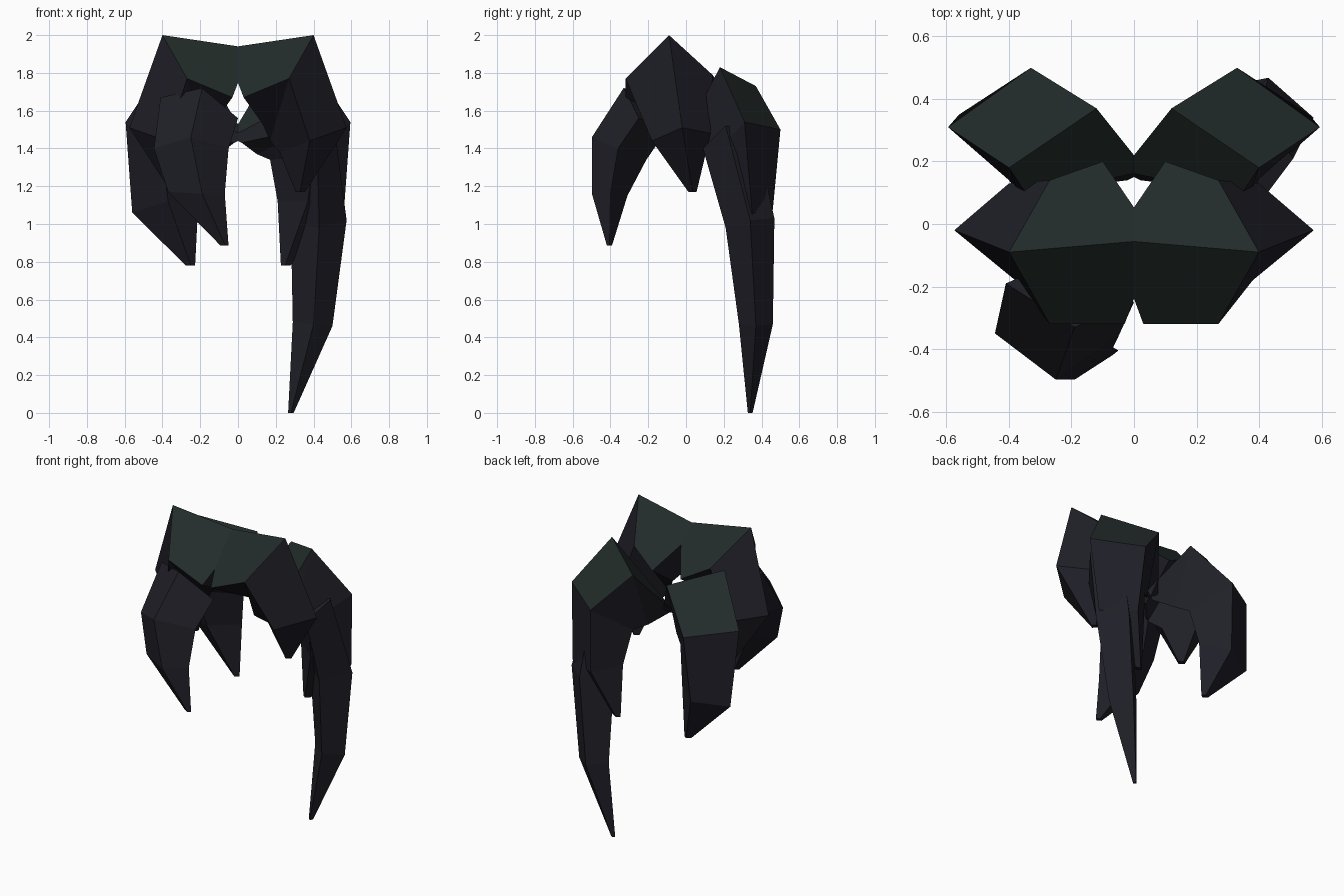
import bpy, bmesh


def material(name, rgb):
    m = bpy.data.materials.new(name)
    m.diffuse_color = (*rgb, 1)
    return m


DARK = material("dark_strand", (0.014, 0.014, 0.021))
GREEN = material("green_root", (0.016, 0.025, 0.023))


def lock(name, rings, tip, green=(), mirror=False):
    """Four-sided tapering strand: skin the rings, then close on a tiny square tip.
    green holds (segment, side) pairs painted with the root colour."""
    x, y, z = tip
    first = rings[-1]
    cx = sum(p[0] for p in first) / 4
    cy = sum(p[1] for p in first) / 4
    # tip ring is a shrunken copy of the last ring
    end = [(x + (p[0] - cx) * 0.14, y + (p[1] - cy) * 0.14, z) for p in first]
    bm = bmesh.new()
    loops = [[bm.verts.new(p) for p in ring] for ring in rings + [end]]
    for s, (a, b) in enumerate(zip(loops, loops[1:])):
        for i in range(4):
            j = (i + 1) % 4
            f = bm.faces.new((a[i], a[j], b[j], b[i]))
            f.material_index = int((s, i) in green)
    bm.faces.new(loops[0])
    bm.faces.new(loops[-1])
    bmesh.ops.recalc_face_normals(bm, faces=bm.faces)
    me = bpy.data.meshes.new(name)
    bm.to_mesh(me)
    bm.free()
    me.materials.append(DARK)
    me.materials.append(GREEN)
    ob = bpy.data.objects.new(name, me)
    bpy.context.collection.objects.link(ob)
    if mirror:
        mod = ob.modifiers.new("Mirror", 'MIRROR')
        mod.use_mirror_merge = False
    return ob


# Crown strands, ring order: ridge, front, underside, back
lock("crown_locks", [
    [(-0.07, -0.05, 1.93), (0.03, -0.32, 1.67), (0.13, -0.05, 1.53), (0.10, 0.20, 1.70)],
    [(0.40, -0.09, 2.00), (0.27, -0.32, 1.77), (0.17, -0.08, 1.44), (0.27, 0.14, 1.79)],
    [(0.575, -0.02, 1.51), (0.38, -0.18, 1.44), (0.22, -0.01, 1.38), (0.40, 0.13, 1.48)],
], (0.33, 0.035, 1.17), green={(0, 0), (0, 3)}, mirror=True)

# Back strands, ring order: back inner, back outer, front outer, front inner
lock("back_locks", [
    [(-0.04, 0.17, 1.46), (0.34, 0.09, 1.66), (0.34, 0.10, 1.50), (0.02, 0.14, 1.43)],
    [(0.12, 0.37, 1.73), (0.40, 0.18, 1.83), (0.37, 0.10, 1.50), (0.10, 0.24, 1.37)],
    [(0.33, 0.50, 1.50), (0.595, 0.31, 1.54), (0.40, 0.14, 1.36), (0.17, 0.30, 1.34)],
    [(0.355, 0.46, 1.08), (0.56, 0.35, 1.06), (0.37, 0.21, 1.12), (0.21, 0.34, 1.12)],
], (0.25, 0.34, 0.78), green={(0, 0), (1, 0)}, mirror=True)

# Single fringe strand, ring order: front, outer, back, inner
lock("fringe_lock", [
    [(-0.19, -0.33, 1.72), (-0.41, -0.19, 1.67), (-0.20, -0.10, 1.50), (0.00, -0.25, 1.56)],
    [(-0.25, -0.498, 1.46), (-0.445, -0.35, 1.40), (-0.25, -0.21, 1.34), (-0.05, -0.36, 1.40)],
    [(-0.19, -0.498, 1.16), (-0.37, -0.40, 1.17), (-0.22, -0.31, 1.15), (-0.07, -0.40, 1.16)],
], (-0.07, -0.405, 0.885))

# Single long strand, ring order: outer, back, inner, front
lock("long_lock", [
    [(0.51, 0.21, 1.52), (0.40, 0.36, 1.52), (0.27, 0.24, 1.42), (0.42, 0.09, 1.40)],
    [(0.575, 0.34, 1.02), (0.43, 0.468, 1.03), (0.28, 0.33, 1.00), (0.43, 0.21, 0.98)],
    [(0.50, 0.37, 0.46), (0.39, 0.46, 0.47), (0.29, 0.37, 0.48), (0.40, 0.28, 0.47)],
], (0.28, 0.34, 0.0))
